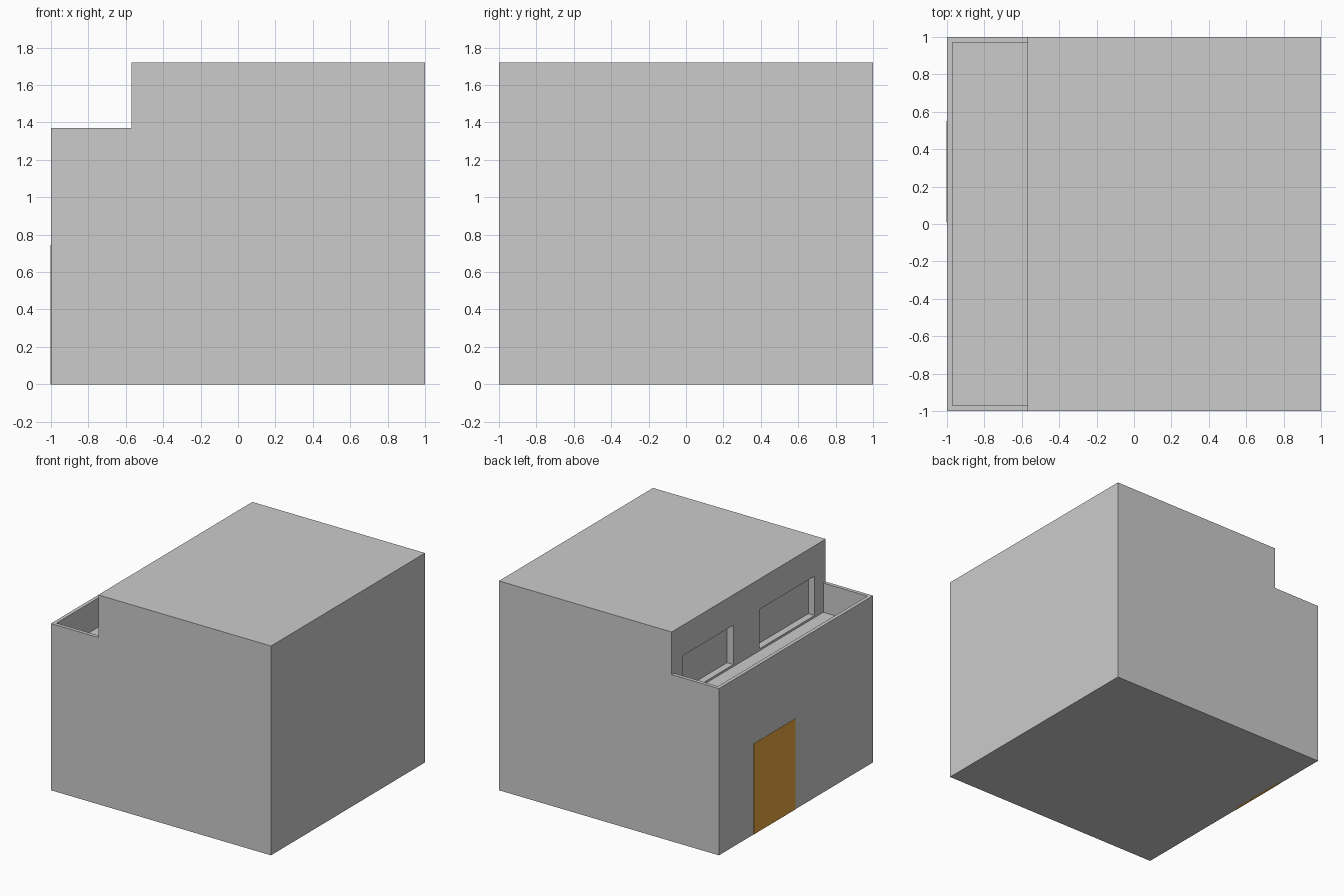
import bpy, bmesh

if "Cube" in bpy.data.objects:
    bpy.data.objects.remove(bpy.data.objects["Cube"])

WALL_X, TOP, FLOOR, SILL, RAIL = -0.57, 1.72, 1.13, 1.147, 1.37
THICK = 0.03


def prism(name, pts, vec, color=None):
    """Extrude a closed outline along a vector into a solid."""
    bm = bmesh.new()
    face = bm.faces.new([bm.verts.new(p) for p in pts])
    ext = bmesh.ops.extrude_face_region(bm, geom=[face], use_keep_orig=True)
    verts = [g for g in ext["geom"] if isinstance(g, bmesh.types.BMVert)]
    bmesh.ops.translate(bm, vec=vec, verts=verts)
    bmesh.ops.recalc_face_normals(bm, faces=bm.faces)
    mesh = bpy.data.meshes.new(name)
    bm.to_mesh(mesh)
    bm.free()
    obj = bpy.data.objects.new(name, mesh)
    bpy.context.collection.objects.link(obj)
    if color:
        mat = bpy.data.materials.new(name)
        mat.diffuse_color = color
        mat.use_nodes = True
        mat.node_tree.nodes["Principled BSDF"].inputs["Base Color"].default_value = mat.diffuse_color
        mesh.materials.append(mat)
    return obj


def box(name, x0, x1, y0, y1, z0, z1, color=None):
    pts = [(x0, y0, z0), (x1, y0, z0), (x1, y1, z0), (x0, y1, z0)]
    return prism(name, pts, (0, 0, z1 - z0), color)


def terrace_rim(name, z0, z1, color=None):
    """U-shaped wall around the terrace, open towards the house wall."""
    i = 1 - THICK
    outline = [(WALL_X, -1), (-1, -1), (-1, 1), (WALL_X, 1),
               (WALL_X, i), (-i, i), (-i, -i), (WALL_X, -i)]
    return prism(name, [(x, y, z0) for x, y in outline], (0, 0, z1 - z0), color)


# House body with stepped upper storey
profile = [(-1, 0), (1, 0), (1, TOP), (WALL_X, TOP), (WALL_X, FLOOR), (-1, FLOOR)]
body = prism("house_body", [(x, -1, z) for x, z in profile], (0, 2, 0))

# Recessed windows looking onto the terrace
for n, (y0, y1) in enumerate([(0.20, 0.85), (-0.855, -0.14)]):
    cutter = box(f"window_cutter_{n}", WALL_X - 0.1, WALL_X + 0.057, y0, y1, SILL, 1.47)
    cutter.hide_render = True
    cutter.hide_viewport = True
    mod = body.modifiers.new(f"window_{n}", "BOOLEAN")
    mod.operation = "DIFFERENCE"
    mod.solver = "EXACT"
    mod.object = cutter

# Terrace kerb and darker parapet
terrace_rim("terrace_kerb", FLOOR, SILL)
terrace_rim("parapet", SILL, RAIL, (0.55, 0.55, 0.55, 1))

# Door
box("door", -1.002, -0.98, 0.007, 0.55, 0, 0.745, (0.8, 0.38, 0.05, 1))
